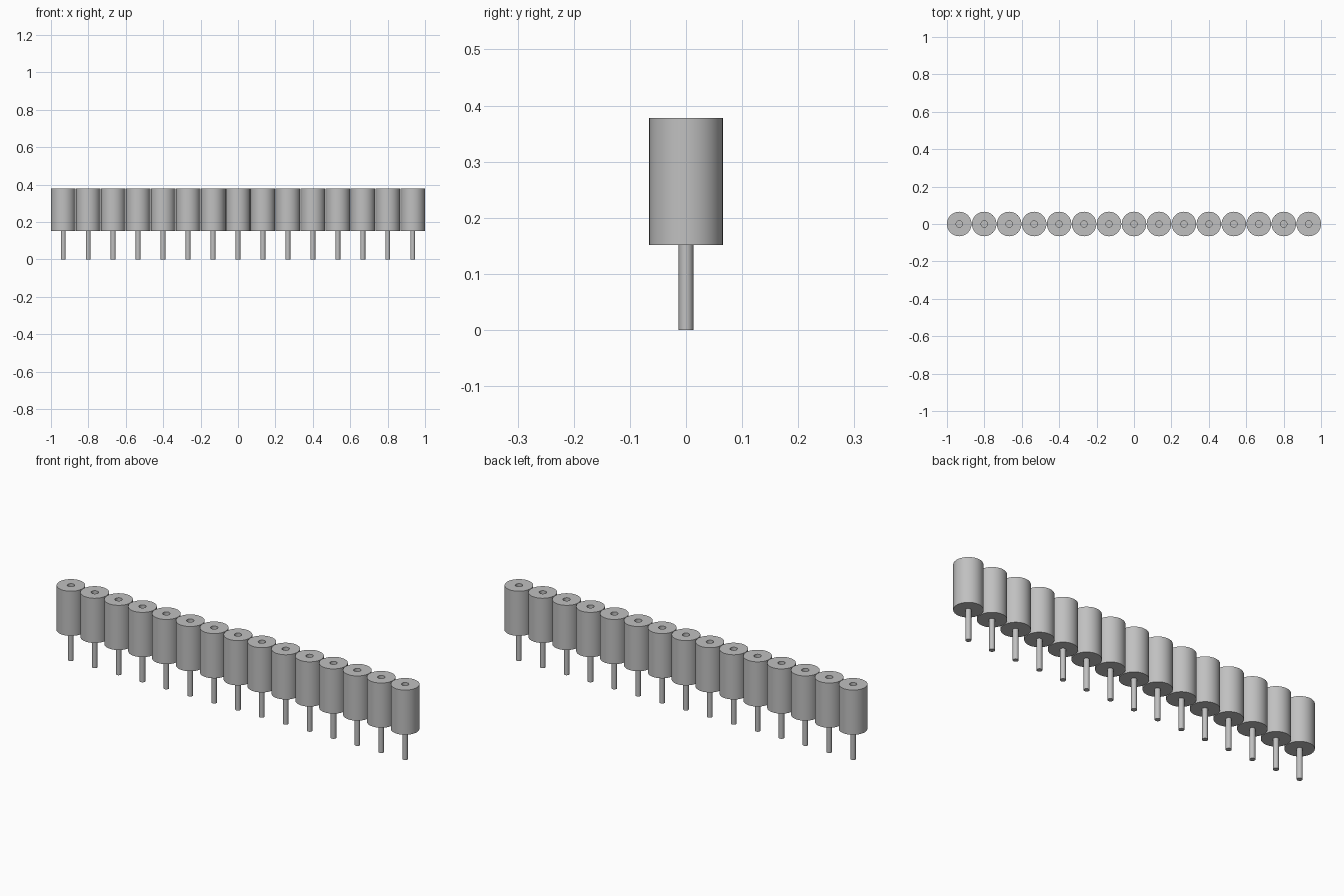
import bpy, bmesh, math

cube = bpy.data.objects.get("Cube")
if cube:
    bpy.data.objects.remove(cube, do_unlink=True)

COUNT = 15
BODY_R, PIN_R, HOLE_R = 0.0656, 0.013, 0.017
BOTTOM, TOP, HOLE_FLOOR = 0.152, 0.378, 0.22
STEP = (2 - 2 * BODY_R) / (COUNT - 1)

grey = bpy.data.materials.new("plain grey")
grey.use_nodes = True
colour = (0.53, 0.53, 0.53, 1)
grey.diffuse_color = colour
grey.node_tree.nodes["Principled BSDF"].inputs["Base Color"].default_value = colour


def lathe(name, profile, sides):
    """Spin a (radius, height) profile about z into a smooth-sided mesh."""
    bm = bmesh.new()
    verts = [bm.verts.new((r, 0, z)) for r, z in profile]
    edges = [bm.edges.new(pair) for pair in zip(verts, verts[1:])]
    bmesh.ops.spin(bm, geom=verts + edges, cent=(0, 0, 0), axis=(0, 0, 1),
                   angle=math.tau, steps=sides)
    bmesh.ops.remove_doubles(bm, verts=bm.verts, dist=0.0001)
    bmesh.ops.recalc_face_normals(bm, faces=bm.faces)
    mesh = bpy.data.meshes.new(name)
    bm.to_mesh(mesh)
    bm.free()
    mesh.materials.append(grey)
    obj = bpy.data.objects.new(name, mesh)
    bpy.context.collection.objects.link(obj)
    bpy.ops.object.select_all(action="DESELECT")
    obj.select_set(True)
    bpy.context.view_layer.objects.active = obj
    bpy.ops.object.shade_smooth_by_angle(angle=math.radians(30))
    return obj


# Socket barrel with a blind contact hole in its top
barrel = lathe("socket_barrel", [(0, BOTTOM), (BODY_R, BOTTOM), (BODY_R, TOP),
                                 (HOLE_R, TOP), (HOLE_R, HOLE_FLOOR), (0, HOLE_FLOOR)], 48)
# Solder pin below the barrel
pin = lathe("solder_pin", [(0, 0), (PIN_R, 0), (PIN_R, BOTTOM), (0, BOTTOM)], 24)

# Repeat both parts along the row
for part in (barrel, pin):
    base = part.name
    for i in range(COUNT):
        obj = part if i == 0 else part.copy()
        if i:
            bpy.context.collection.objects.link(obj)
        obj.name = f"{base}_{i + 1}"
        obj.location.x = -1 + BODY_R + i * STEP
